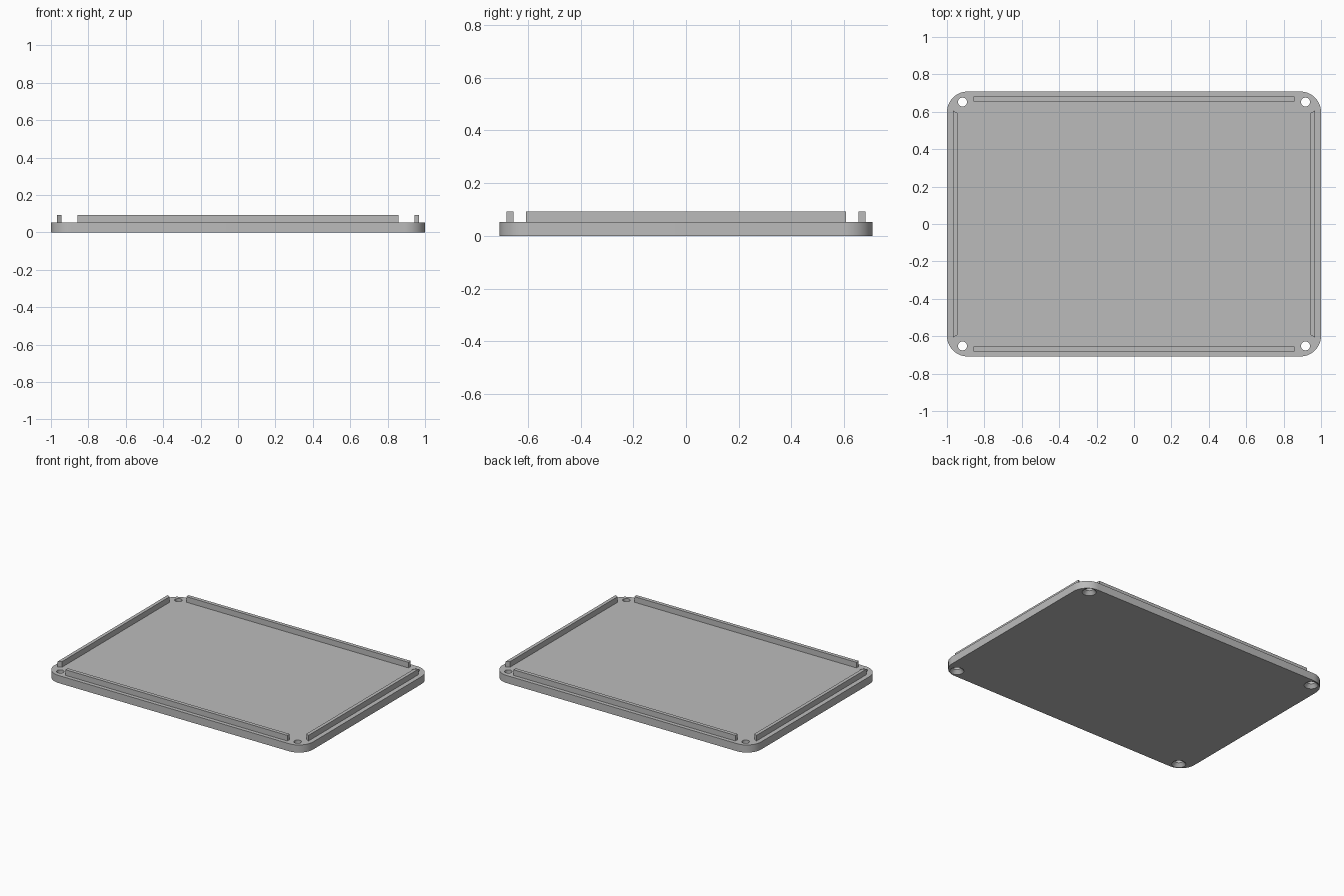
import bpy
import bmesh
from math import cos, sin, pi

cube = bpy.data.objects.get("Cube")
if cube:
    bpy.data.objects.remove(cube, do_unlink=True)

HALF_X, HALF_Y, CORNER = 1.0, 0.708, 0.11
PLATE_TOP, RAIL_TOP = 0.053, 0.092
HOLE_X, HOLE_Y, HOLE_R, SINK_R, SINK_Z = 0.917, 0.652, 0.024, 0.045, 0.024

grey = bpy.data.materials.new("plain grey")
grey.use_nodes = True
grey.diffuse_color = (0.5, 0.5, 0.5, 1)
grey.node_tree.nodes["Principled BSDF"].inputs["Base Color"].default_value = (0.5, 0.5, 0.5, 1)


def add_object(name, bm):
    bmesh.ops.recalc_face_normals(bm, faces=bm.faces)
    mesh = bpy.data.meshes.new(name)
    bm.to_mesh(mesh)
    bm.free()
    mesh.materials.append(grey)
    obj = bpy.data.objects.new(name, mesh)
    bpy.context.collection.objects.link(obj)
    return obj


def prism(name, outline, bottom, top):
    bm = bmesh.new()
    base = bm.faces.new([bm.verts.new((x, y, bottom)) for x, y in outline])
    grown = bmesh.ops.extrude_face_region(bm, geom=[base], use_keep_orig=True)
    verts = [v for v in grown["geom"] if isinstance(v, bmesh.types.BMVert)]
    bmesh.ops.translate(bm, verts=verts, vec=(0, 0, top - bottom))
    return add_object(name, bm)


def ring(bm, cx, cy, radius, z, sides=32):
    return [bm.verts.new((cx + radius * cos(2 * pi * i / sides),
                          cy + radius * sin(2 * pi * i / sides), z)) for i in range(sides)]


# Plate with rounded corners
outline = []
steps = 14
for quarter, (sx, sy) in enumerate([(1, 1), (-1, 1), (-1, -1), (1, -1)]):
    for i in range(steps + 1):
        a = (quarter + i / steps) * pi / 2
        outline.append((sx * (HALF_X - CORNER) + CORNER * cos(a),
                        sy * (HALF_Y - CORNER) + CORNER * sin(a)))
plate = prism("base_plate", outline, 0, PLATE_TOP)

# Screw holes, countersunk from below
bm = bmesh.new()
slope = (SINK_R - HOLE_R) / SINK_Z
profile = [(SINK_R + 0.01 * slope, -0.01), (HOLE_R, SINK_Z), (HOLE_R, PLATE_TOP + 0.02)]
for sx in (-1, 1):
    for sy in (-1, 1):
        rings = [ring(bm, sx * HOLE_X, sy * HOLE_Y, r, z) for r, z in profile]
        bm.faces.new(rings[0])
        bm.faces.new(rings[-1])
        for low, high in zip(rings, rings[1:]):
            for i in range(len(low)):
                j = (i + 1) % len(low)
                bm.faces.new((low[i], low[j], high[j], high[i]))
cutter = add_object("screw_hole_cutter", bm)
cutter.hide_render = True

cut = plate.modifiers.new("screw holes", 'BOOLEAN')
cut.operation = 'DIFFERENCE'
cut.solver = 'EXACT'
cut.object = cutter
bpy.context.view_layer.objects.active = plate
plate.select_set(True)
bpy.ops.object.modifier_apply(modifier=cut.name)
bpy.data.objects.remove(cutter, do_unlink=True)
bpy.ops.object.shade_smooth_by_angle(angle=pi / 6)

# Long rails along the front and back
for name, s in (("front_rail", -1), ("back_rail", 1)):
    prism(name, [(-0.858, s * 0.655), (0.858, s * 0.655),
                 (0.858, s * 0.681), (-0.858, s * 0.681)], PLATE_TOP, RAIL_TOP)

# Short side rails with slanted ends
for name, s in (("right_rail", -1), ("left_rail", 1)):
    prism(name, [(s * 0.944, -0.593), (s * 0.968, -0.607),
                 (s * 0.968, 0.607), (s * 0.944, 0.593)], PLATE_TOP, RAIL_TOP)
